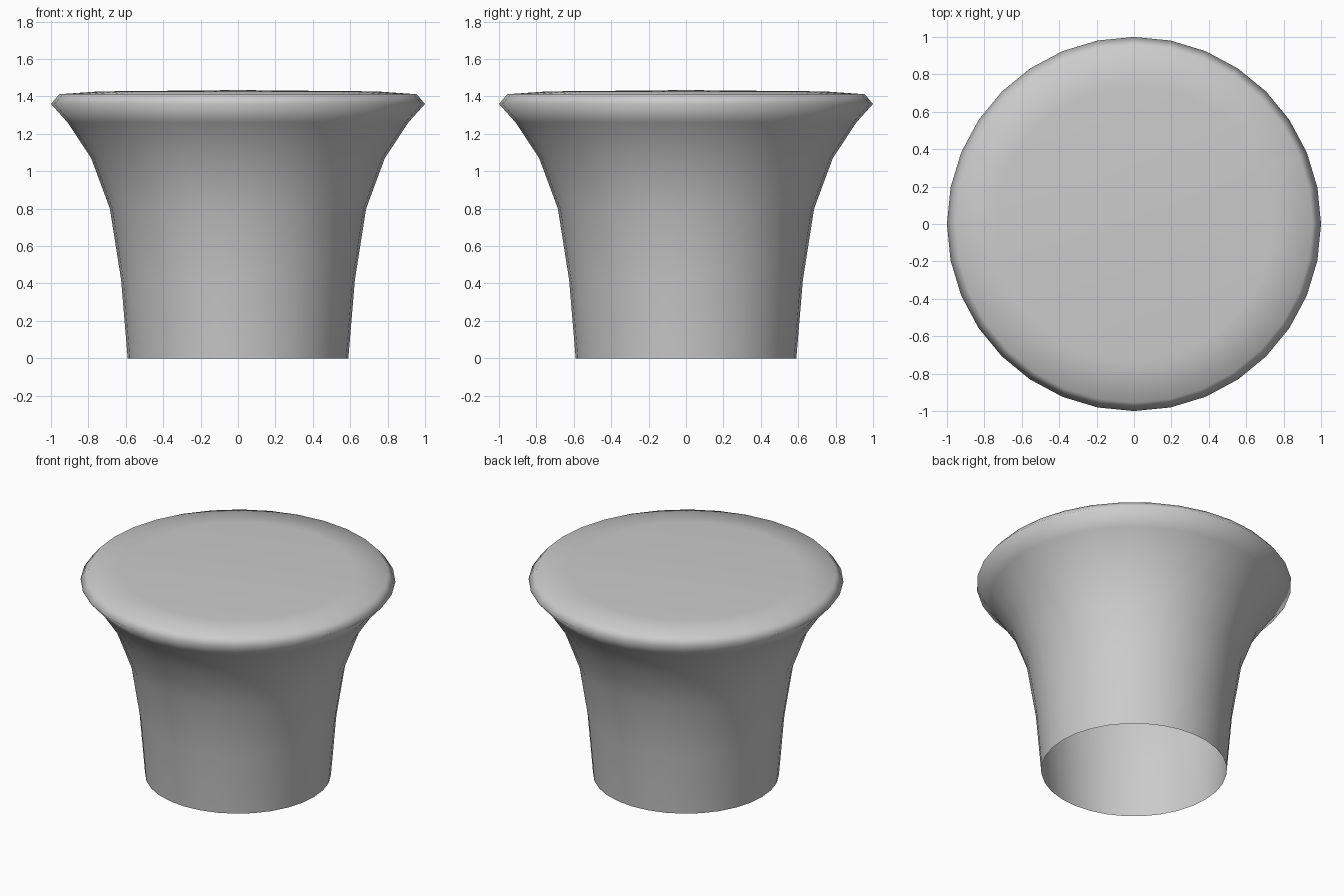
import bpy, bmesh, math

if "Cube" in bpy.data.objects:
    bpy.data.objects.remove(bpy.data.objects["Cube"])

SEGMENTS = 32

# Flared profile (radius, height), from the open foot up over the rim
profile = [(0.59, 0.0), (0.625, 0.42), (0.685, 0.8), (0.785, 1.07),
           (0.91, 1.26), (1.0, 1.36), (0.955, 1.412), (0.74, 1.427)]

bm = bmesh.new()

# One ring of vertices per profile point
rings = []
for r, z in profile:
    rings.append([bm.verts.new((r * math.cos(2 * math.pi * i / SEGMENTS),
                                r * math.sin(2 * math.pi * i / SEGMENTS), z))
                  for i in range(SEGMENTS)])

# Wall between neighbouring rings
for low, high in zip(rings, rings[1:]):
    for i in range(SEGMENTS):
        j = (i + 1) % SEGMENTS
        bm.faces.new((low[i], low[j], high[j], high[i]))

# Slightly domed top
centre = bm.verts.new((0, 0, 1.434))
for i in range(SEGMENTS):
    bm.faces.new((rings[-1][i], rings[-1][(i + 1) % SEGMENTS], centre))

for f in bm.faces:
    f.smooth = True

mesh = bpy.data.meshes.new("flared_knob")
bm.to_mesh(mesh)
bm.free()
knob = bpy.data.objects.new("flared_knob", mesh)
bpy.context.collection.objects.link(knob)
